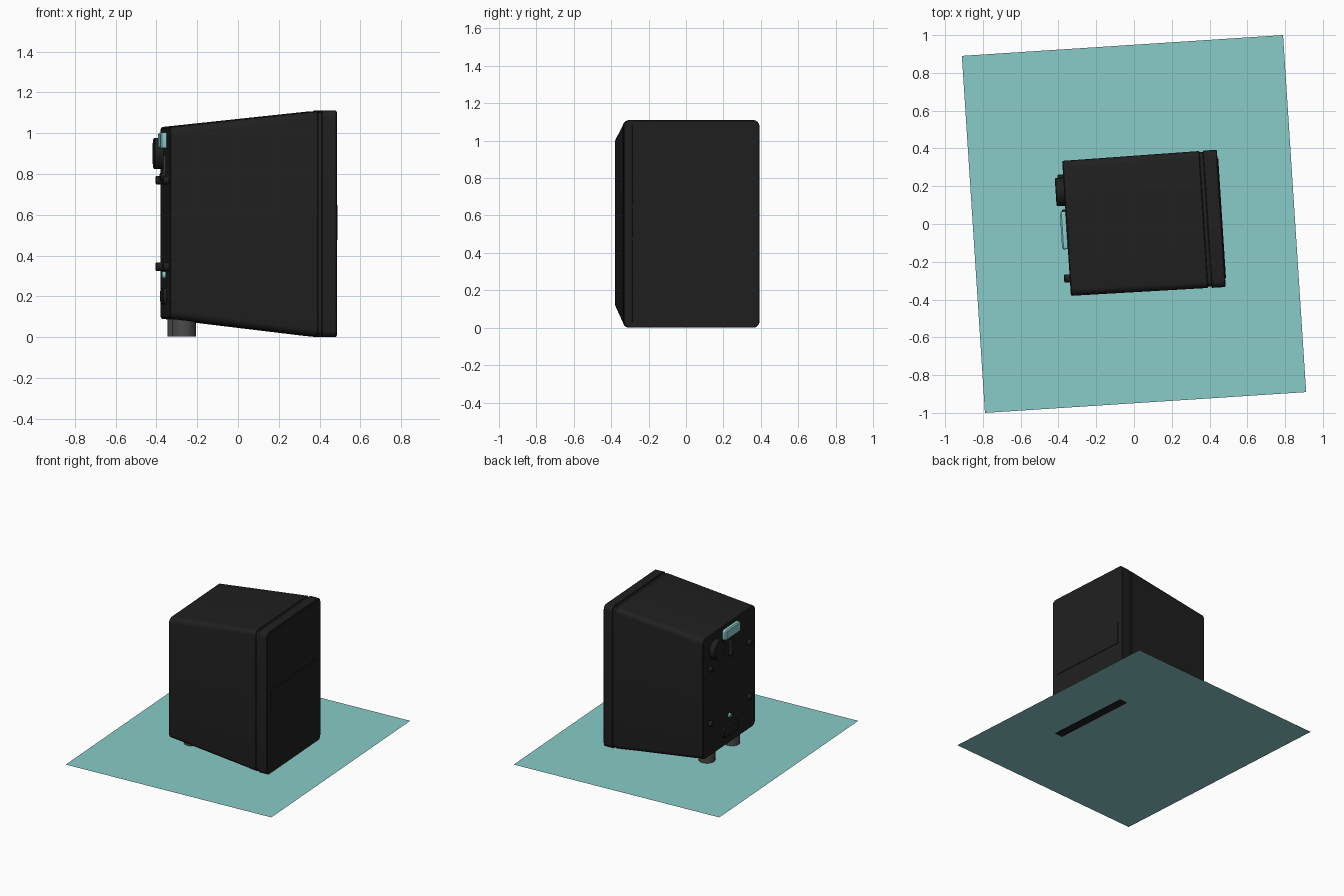
import bpy, bmesh, math
from mathutils import Matrix

if "Cube" in bpy.data.objects:
    bpy.data.objects.remove(bpy.data.objects["Cube"])

TURN = math.radians(3.7)   # whole model is turned slightly about z


def material(name, rgb):
    m = bpy.data.materials.new(name)
    m.diffuse_color = (*rgb, 1)
    m.use_nodes = True
    m.node_tree.nodes["Principled BSDF"].inputs["Base Color"].default_value = m.diffuse_color
    return m


BLACK = material("black", (0.014, 0.014, 0.014))
GREY = material("dark_grey", (0.07, 0.07, 0.07))
TEAL = material("teal", (0.25, 0.6, 0.58))


def finish(name, bm, mat):
    bmesh.ops.recalc_face_normals(bm, faces=bm.faces)
    me = bpy.data.meshes.new(name)
    bm.to_mesh(me)
    bm.free()
    me.materials.append(mat)
    ob = bpy.data.objects.new(name, me)
    bpy.context.collection.objects.link(ob)
    ob.rotation_euler.z = TURN
    bpy.ops.object.select_all(action='DESELECT')
    ob.select_set(True)
    bpy.context.view_layer.objects.active = ob
    bpy.ops.object.shade_smooth_by_angle(angle=math.radians(30))
    return ob


def loft(name, mat, sections, y=0.0, seg=6):
    """Rounded rectangles (x, half_width, z_low, z_high, radius) joined along x."""
    bm = bmesh.new()
    rings = []
    for x, w, z0, z1, r in sections:
        ring = []
        for q, (cy, cz) in enumerate([(w - r, z1 - r), (r - w, z1 - r),
                                      (r - w, z0 + r), (w - r, z0 + r)]):
            for i in range(seg + 1):
                a = math.pi / 2 * (q + i / seg)
                ring.append(bm.verts.new((x, y + cy + r * math.cos(a), cz + r * math.sin(a))))
        rings.append(ring)
    n = len(rings[0])
    for a, b in zip(rings, rings[1:]):
        for i in range(n):
            bm.faces.new((a[i], a[(i + 1) % n], b[(i + 1) % n], b[i]))
    bm.faces.new(rings[0])
    bm.faces.new(rings[-1])
    bmesh.ops.remove_doubles(bm, verts=bm.verts, dist=1e-5)
    return finish(name, bm, mat)


def slab(name, mat, x0, x1, y, w, z0, z1, r, c=0.004):
    """Rounded plate on the back, chamfered on its outer (x0) side."""
    return loft(name, mat, [(x0, w - c, z0 + c, z1 - c, r - c),
                            (x0 + c, w, z0, z1, r), (x1, w, z0, z1, r)], y)


# Floor sheet
bm = bmesh.new()
bmesh.ops.create_grid(bm, x_segments=1, y_segments=1, size=1,
                      matrix=Matrix.Translation((0, 0, 0.002)) @ Matrix.Diagonal((0.852, 0.947, 1, 1)))
finish("floor_sheet", bm, TEAL)

# Tapered cabinet, recessed seam and front baffle
loft("cabinet", BLACK, [(-0.358, 0.353, 0.096, 1.024, 0.035), (-0.353, 0.358, 0.09, 1.03, 0.04),
                        (0.345, 0.363, 0.006, 1.104, 0.035), (0.366, 0.363, 0.004, 1.106, 0.035),
                        (0.370, 0.359, 0.008, 1.102, 0.031)])
loft("seam", BLACK, [(0.360, 0.357, 0.010, 1.100, 0.03), (0.395, 0.357, 0.010, 1.100, 0.03)])
loft("front_baffle", BLACK, [(0.388, 0.360, 0.004, 1.106, 0.03), (0.392, 0.364, 0.0, 1.11, 0.034),
                             (0.459, 0.364, 0.0, 1.11, 0.034), (0.463, 0.360, 0.004, 1.106, 0.03)])

# Front panels and the raised band between them
for name, z0, z1 in (("lower_grille", 0.025, 0.475), ("upper_grille", 0.65, 1.09)):
    loft(name, BLACK, [(0.45, 0.318, z0, z1, 0.006), (0.4645, 0.318, z0, z1, 0.006)])
loft("middle_band", BLACK, [(0.45, 0.318, 0.477, 0.648, 0.006), (0.4675, 0.318, 0.477, 0.648, 0.006)])

# Rear feet
for side in (-1, 1):
    bm = bmesh.new()
    bmesh.ops.create_cone(bm, cap_ends=True, segments=32, radius1=0.059, radius2=0.059, depth=0.105,
                          matrix=Matrix.Translation((-0.277, side * 0.17, 0.0555)))
    finish("rear_foot", bm, GREY)

# Back panel fittings
slab("volume_knob", BLACK, -0.403, -0.35, 0.195, 0.075, 0.825, 0.975, 0.075)
slab("display", TEAL, -0.388, -0.35, -0.01, 0.1, 0.925, 1.003, 0.012, 0.008)
slab("slider_track", GREY, -0.368, -0.35, -0.01, 0.013, 0.78, 0.89, 0.012)
slab("slider_tip", BLACK, -0.385, -0.35, -0.01, 0.02, 0.765, 0.805, 0.02)
slab("indicator_light", TEAL, -0.375, -0.35, 0.0, 0.017, 0.288, 0.322, 0.017)
slab("power_socket", BLACK, -0.376, -0.35, 0.0, 0.1, 0.16, 0.24, 0.025)
for side in (-1, 1):
    for z in (0.345, 0.77):
        slab("corner_screw", BLACK, -0.388, -0.35, side * 0.265, 0.021, z - 0.021, z + 0.021, 0.021)
